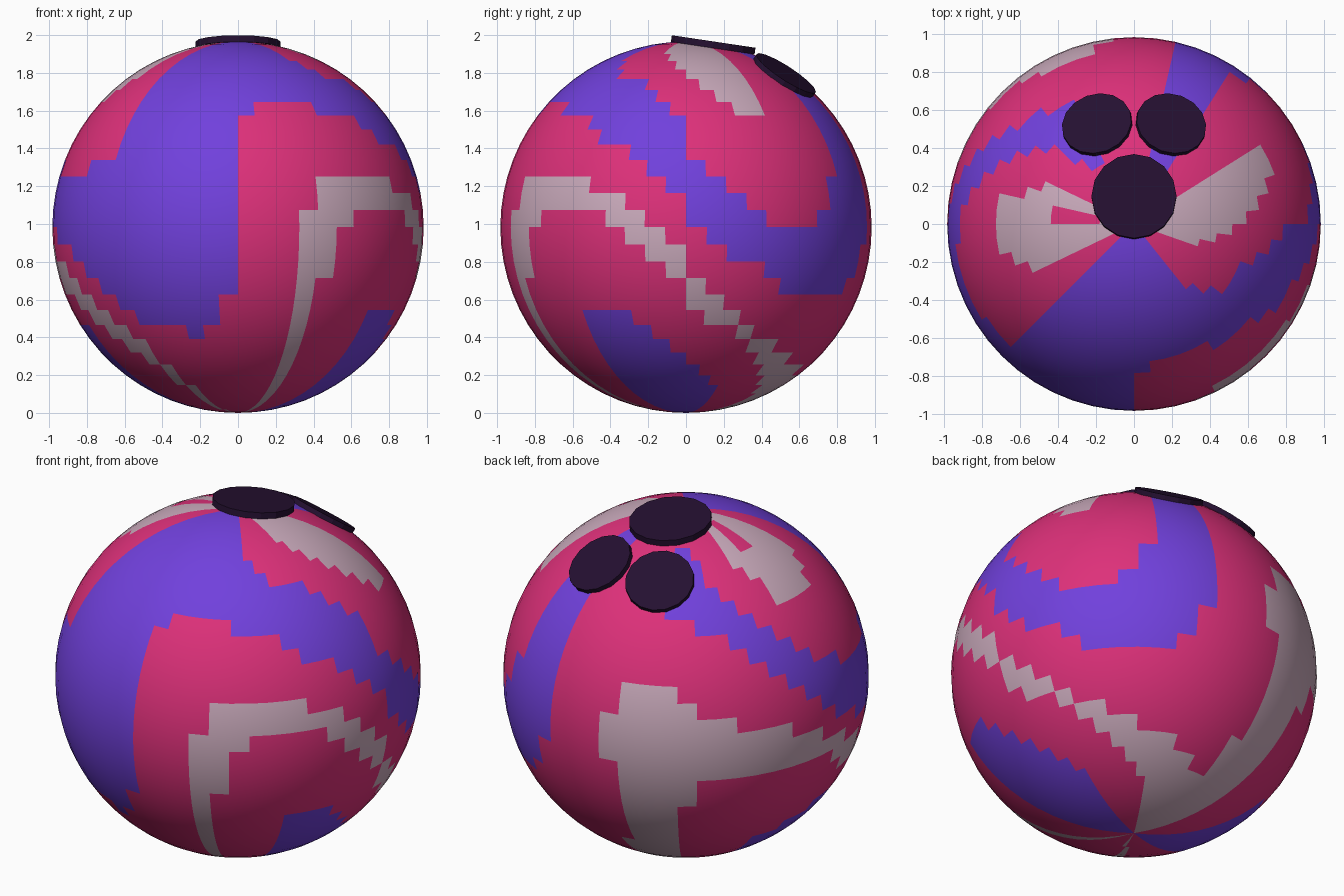
import bpy, bmesh, math
from mathutils import Vector

cube = bpy.data.objects.get("Cube")
if cube:
    bpy.data.objects.remove(cube, do_unlink=True)

RADIUS = 0.983
SEGMENTS, RINGS = 56, 34
CENTRE = Vector((0, 0, RADIUS))


def make_material(name, red, green, blue):
    material = bpy.data.materials.new(name)
    material.use_nodes = True
    colour = (red, green, blue, 1)
    material.diffuse_color = colour
    material.node_tree.nodes["Principled BSDF"].inputs["Base Color"].default_value = colour
    return material


pink = make_material("pink", 0.73, 0.03, 0.195)
purple = make_material("purple", 0.165, 0.052, 0.72)
pale = make_material("pale_pink", 0.6, 0.41, 0.51)
dark = make_material("dark_plum", 0.018, 0.005, 0.03)

# Painted shapes are outlines on the ball's own grid: (segment from the front, ring from the base)
front_left_swirl = [
    (0, 34), (0, 13), (-1, 13), (-1, 11), (-2, 11), (-2, 10), (-3, 10), (-3, 11), (-6, 11.4),
    (-11, 16), (-14.4, 18), (-17, 20), (-19, 22.5), (-21, 24), (-24, 25.5), (-24, 30),
    (-22, 30), (-20.7, 27), (-19.4, 26), (-17, 23.5), (-14.7, 21.6), (-12, 20), (-9, 20),
    (-9, 21), (-7, 21), (-7, 34)]
right_back_swirl = [
    (0, 34), (0, 24), (1, 24), (1, 25), (5, 25), (5, 24), (8, 24), (8, 23.7), (14, 18.6),
    (14, 17.4), (19, 13.6), (19, 13), (24, 13), (24, 14), (25, 14), (25, 16), (26, 16),
    (26, 31), (23, 31), (23, 20), (22, 20), (22, 18), (21, 18), (21, 17), (18, 17),
    (18, 17.7), (14.5, 21.5), (14, 24), (12, 26), (10, 27), (7, 28), (5.7, 30), (5.7, 34)]
lower_right_patch = [(8, 0), (8, 12), (11, 12), (17, 5.5), (17, 0)]
lower_left_patch = [(38, 0), (38, 8.7), (42, 10.6), (45, 10.6), (45, 0)]

right_ribbon = [
    (3, 0), (3, 18), (4, 18), (4, 20), (9, 20), (9, 19), (11, 19), (14, 16), (14, 14),
    (18, 10.4), (20, 10), (20, 9), (22, 9), (22, 8), (25, 8), (25, 7), (27, 7), (27, 6),
    (30, 6), (30, 0), (23, 0), (23, 5), (20, 8), (14, 12.5), (14, 14), (9.5, 17.6), (9, 18),
    (6, 18), (6, 17), (5, 17), (5, 14), (4, 14), (4, 0)]
back_ribbon = [
    (29, 0), (29, 9), (30, 9), (30, 16), (29, 16), (29, 19), (30, 19), (30, 21), (33, 21),
    (33, 20), (34, 20), (34, 19), (36, 19), (36, 18), (39, 17.6), (45, 14.3), (48, 12),
    (50, 9), (51.6, 6), (53, 0), (52, 0), (50.4, 6), (49, 8.5), (47, 10.5), (45, 12.6),
    (40, 15.4), (37, 15), (34, 15), (34, 13), (33, 13), (33, 0)]
top_right_patch = [(10.6, 34), (10.6, 31), (12, 29.4), (17, 24.5), (17, 24), (19, 24), (19, 34)]
top_left_patch = [
    (38, 34), (38, 28), (40, 27), (40, 25), (44, 25), (45, 26), (46, 28), (46, 34),
    (42, 34), (42, 29), (40, 29), (40, 32), (42, 32), (42, 34)]

PAINT = [
    (1, (front_left_swirl, right_back_swirl, lower_right_patch, lower_left_patch)),
    (2, (right_ribbon, back_ribbon, top_right_patch, top_left_patch))]


def inside(column, row, outline):
    """Even-odd test of a grid point against an outline."""
    result = False
    for (ca, ra), (cb, rb) in zip(outline, outline[1:] + outline[:1]):
        if (ra > row) != (rb > row):
            if column < ca + (row - ra) * (cb - ca) / (rb - ra):
                result = not result
    return result


def paint_index(point):
    """Choose a material slot from a face's place on the grid."""
    turn = math.atan2(point.x, -point.y) / math.tau
    column = math.floor((turn % 1) * SEGMENTS) + 0.5
    latitude = math.atan2(point.z, math.hypot(point.x, point.y))
    row = math.floor((latitude / math.pi + 0.5) * RINGS) + 0.5
    chosen = 0
    for slot, outlines in PAINT:
        for outline in outlines:
            if inside(column, row, outline) or inside(column - SEGMENTS, row, outline):
                chosen = slot
    return chosen


def make_object(name, bm, materials):
    mesh = bpy.data.meshes.new(name)
    bm.to_mesh(mesh)
    bm.free()
    for material in materials:
        mesh.materials.append(material)
    obj = bpy.data.objects.new(name, mesh)
    bpy.context.collection.objects.link(obj)
    return obj


# Ball with its swirled paint
bm = bmesh.new()
bmesh.ops.create_uvsphere(bm, u_segments=SEGMENTS, v_segments=RINGS, radius=RADIUS)
for face in bm.faces:
    face.smooth = True
    face.material_index = paint_index(face.calc_center_median())
ball = make_object("ball", bm, (pink, purple, pale))
ball.location = CENTRE


# Dark grip holes, shown as thin discs lying against the ball
def grip_hole(name, x, y, radius, outer):
    thickness = 0.035
    normal = Vector((x, y, math.sqrt(RADIUS ** 2 - x * x - y * y))).normalized()
    bm = bmesh.new()
    bmesh.ops.create_cone(bm, cap_ends=True, segments=16, radius1=radius,
                          radius2=radius, depth=thickness)
    hole = make_object(name, bm, (dark,))
    hole.rotation_mode = "QUATERNION"
    hole.rotation_quaternion = normal.to_track_quat("Z", "Y")
    hole.location = CENTRE + normal * (outer - thickness / 2)


grip_hole("thumb_hole", 0, 0.145, 0.224, 0.994)
for side, label in ((1, "left"), (-1, "right")):
    grip_hole(label + "_finger_hole", side * 0.195, 0.525, 0.187, 0.992)
